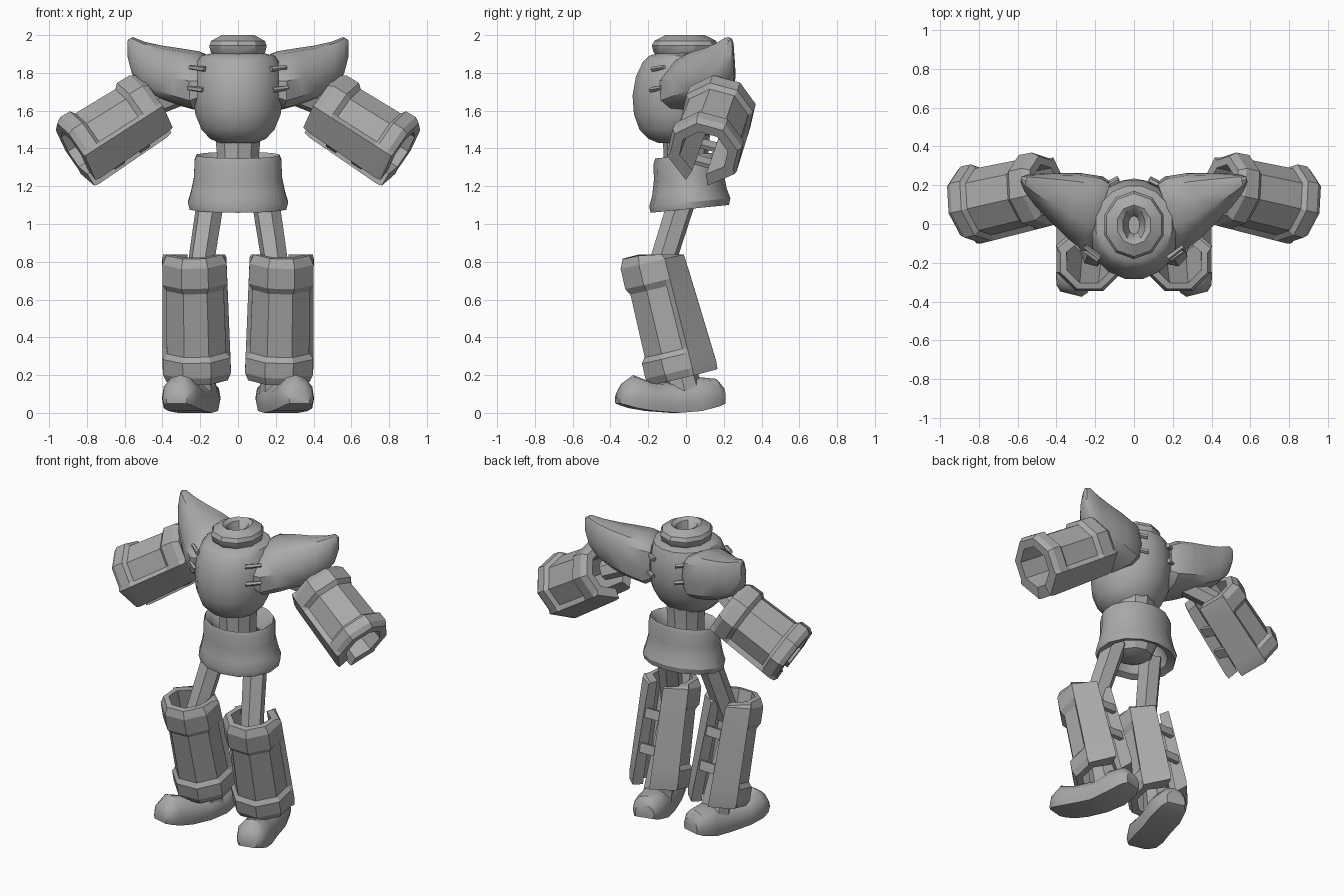
import bpy, bmesh, math
from mathutils import Vector as V

if "Cube" in bpy.data.objects:
    bpy.data.objects.remove(bpy.data.objects["Cube"])

grey = bpy.data.materials.new("plain grey")
grey.diffuse_color = (0.4, 0.4, 0.4, 1)
grey.use_nodes = True
grey.node_tree.nodes["Principled BSDF"].inputs["Base Color"].default_value = grey.diffuse_color


def finish(name, bm, angle=32):
    bmesh.ops.recalc_face_normals(bm, faces=bm.faces)
    me = bpy.data.meshes.new(name)
    bm.to_mesh(me)
    bm.free()
    me.materials.append(grey)
    for p in me.polygons:
        p.use_smooth = True
    me.set_sharp_from_angle(angle=math.radians(angle))
    ob = bpy.data.objects.new(name, me)
    bpy.context.collection.objects.link(ob)
    return ob


def loft(name, rings, angle=32, torus=False):
    """Skin a row of closed point rings; torus joins last to first, otherwise ends are capped."""
    bm = bmesh.new()
    vs = [[bm.verts.new(p) for p in r] for r in rings]
    n = len(vs[0])
    for a, b in zip(vs, vs[1:] + vs[:1] if torus else vs[1:]):
        for i in range(n):
            j = (i + 1) % n
            bm.faces.new((a[i], a[j], b[j], b[i]))
    if not torus:
        bm.faces.new(vs[0])
        bm.faces.new(vs[-1])
    return finish(name, bm, angle)


def ellipse(z, cy, rx, ry, n=16, tilt=0.0):
    out = []
    for i in range(n):
        a = 2 * math.pi * (i + 0.5) / n
        y = ry * math.sin(a)
        out.append(V((rx * math.cos(a), cy + y, z + tilt * y)))
    return out


def tube(name, a, b, ra, rb, n=6):
    a, b = V(a), V(b)
    d = (b - a).normalized()
    u = d.orthogonal().normalized()
    w = d.cross(u)
    ang = [2 * math.pi * i / n for i in range(n)]
    loft(name, [[c + r * (u * math.cos(t) + w * math.sin(t)) for t in ang]
                for c, r in ((a, ra), (b, rb))])


def box(name, c, ex, ey, ez):
    """Box from a centre and three half-extent vectors."""
    rings = [[c + s * ez + i * ex + j * ey for i, j in ((-1, -1), (1, -1), (1, 1), (-1, 1))]
             for s in (-1, 1)]
    loft(name, rings)


def split_cuff(name, a, b, slot, ra, rb, side, inner=0.66, z_cap=9.0, flare=0.0):
    """Hollow octagonal cuff: end bands, recessed panels, plain plates beside a strapped slot."""
    a, b, slot = V(a), V(b), V(slot)
    length = (b - a).length
    d = (b - a) / length
    u = (slot - slot.dot(d) * d).normalized()
    w = d.cross(u)
    t_out = [0, 0.07, 0.23, 0.28, 0.78, 0.82, 0.94, 1.0]
    r_out = [0.87, 1.0, 1.0, 0.88, 0.88, 1.0, 1.0, 0.9]
    # angle round the axis, radius scale, part of a plain plate
    half = [(17, 0.98, True), (67.5, 1, True), (73, 0.966, False), (112.5, 1, False),
            (157.5, 1, False)]
    ribs = half + [(360 - g, r, p) for g, r, p in reversed(half)]
    rings = []
    for deg, scale, plate in ribs:
        t = math.radians(deg)
        dirn = (u * math.cos(t) + w * math.sin(t)) * scale
        ring = []
        for f, r in zip(t_out, r_out):
            if plate:
                r = max(r, 0.97 if f in (0, 1.0) else 1.0)
                if deg in (17, 343):
                    r += flare * f
            ring.append(a + d * length * f + dirn * r * (ra + (rb - ra) * f))
        ring.append(b + dirn * rb * inner)
        ring.append(a + dirn * ra * inner)
        for p in ring:
            p.z = min(p.z, z_cap)
        rings.append(ring)
    loft(name + side, rings, angle=18)
    # straps bridging the slot
    for i, f in enumerate((0.34, 0.66)):
        c = a.lerp(b, f) + u * (ra * (0.84 + flare * f))
        box(f"{name}_strap_{i + 1}{side}", c, u * 0.012, w * 0.06, d * 0.03)


def spow(v, e):
    return math.copysign(abs(v) ** e, v)


# ---- torso, collar, waist, skirt
loft("torso", [ellipse(*s) for s in (
    (1.43, -0.05, 0.10, 0.10), (1.45, -0.05, 0.15, 0.15), (1.50, -0.05, 0.197, 0.20),
    (1.58, -0.04, 0.23, 0.24), (1.68, -0.03, 0.242, 0.258), (1.78, -0.02, 0.24, 0.25),
    (1.86, -0.01, 0.22, 0.222), (1.89, 0, 0.20, 0.20), (1.905, 0, 0.14, 0.15))])
loft("neck_collar", [ellipse(z, -0.005, r, r * k, 10) for z, r, k in (
    (1.885, 0.13, 1.1), (1.91, 0.152, 1.1), (1.945, 0.16, 1.1), (1.97, 0.148, 1.1),
    (2.0, 0.09, 1.15), (1.985, 0.06, 1.4), (1.91, 0.03, 1.6))])
loft("waist", [ellipse(z, 0.0, r, r, 10) for z, r in ((1.2, 0.12), (1.38, 0.118), (1.5, 0.13))])
loft("skirt", [ellipse(z, cy, rx, ry, 14, 0.10) for z, cy, rx, ry in (
    (1.34, 0.015, 0.195, 0.155), (1.365, 0.015, 0.225, 0.178), (1.335, 0.015, 0.237, 0.187),
    (1.25, 0.015, 0.238, 0.185), (1.17, 0.018, 0.255, 0.197), (1.115, 0.02, 0.272, 0.215),
    (1.08, 0.02, 0.262, 0.207),
    (1.095, 0.02, 0.21, 0.17), (1.20, 0.02, 0.16, 0.14), (1.25, 0.01, 0.15, 0.13))], torus=True)
loft("pelvis", [ellipse(z, 0, r, r, 10) for z, r in ((1.09, 0.06), (1.11, 0.11), (1.24, 0.16))])

for s, side in ((1, "_left"), (-1, "_right")):
    # shoulder horn: boxy sections sweep outward, rising to a blade tip at the back
    rings = []
    for xf, xb, yf, yb, zl, zh in (
            (0.215, 0.12, -0.15, 0.215, 1.625, 1.89), (0.26, 0.16, -0.15, 0.245, 1.60, 1.915),
            (0.34, 0.27, -0.085, 0.262, 1.625, 1.93), (0.43, 0.38, 0.005, 0.262, 1.66, 1.945),
            (0.51, 0.48, 0.09, 0.26, 1.715, 1.965), (0.565, 0.55, 0.165, 0.255, 1.79, 1.99),
            (0.585, 0.58, 0.215, 0.245, 1.88, 1.975)):
        ring = []
        for i in range(12):
            a = 2 * math.pi * i / 12
            h = 0.5 + 0.5 * spow(math.cos(a), 0.6)
            q = 0.5 + 0.5 * spow(math.sin(a), 0.6)
            # upper half leans backward so the front slopes
            lean = 0.5 * max(0, q - 0.45) * (1 - h)
            y = yf + (yb - yf) * (h + lean)
            ring.append(V((s * (xb + (xf - xb) * (1 - h)), y, zl + (zh - zl) * q)))
        rings.append(ring)
    loft("shoulder_horn" + side, rings, angle=35)

    # small pins clamping the horn to the chest
    for i, (x1, y1, x2, y2, z) in enumerate((
            (0.175, -0.175, 0.255, -0.115, 1.82), (0.185, -0.185, 0.265, -0.13, 1.71),
            (0.08, 0.225, 0.15, 0.19, 1.82), (0.08, 0.235, 0.15, 0.20, 1.71))):
        tube(f"clamp_pin_{i + 1}{side}", (s * x1, y1, z), (s * x2, y2, z + 0.01),
             0.015, 0.012, 5)

    # arm
    tube("upper_arm" + side, (s * 0.28, 0.08, 1.70), (s * 0.50, 0.165, 1.61), 0.065, 0.06)
    split_cuff("forearm_cuff", (s * 0.447, 0.187, 1.64), (s * 0.865, 0.093, 1.375),
               (-0.5 * s, -0.2, -0.85), 0.195, 0.207, side, inner=0.64, flare=0.03)

    # leg
    tube("thigh" + side, (s * 0.14, -0.01, 1.16), (s * 0.21, -0.155, 0.70), 0.075, 0.07)
    split_cuff("shin_cuff", (s * 0.232, -0.192, 0.85), (s * 0.217, -0.03, 0.185),
               (0, 1, 0), 0.183, 0.196, side, inner=0.68, z_cap=0.838, flare=0.13)
    tube("ankle" + side, (s * 0.225, -0.12, 0.55), (s * 0.21, 0.0, 0.09), 0.06, 0.10, 8)

    # foot: domed sections from heel to turned-out toe
    rings = []
    for x, y, w, zb, zt in (
            (0.17, 0.195, 0.06, 0.05, 0.135), (0.18, 0.16, 0.088, 0.035, 0.18),
            (0.20, 0.06, 0.105, 0.01, 0.19), (0.23, -0.06, 0.10, 0.0, 0.16),
            (0.275, -0.19, 0.105, 0.01, 0.165), (0.305, -0.28, 0.098, 0.025, 0.20),
            (0.32, -0.335, 0.08, 0.042, 0.16), (0.325, -0.362, 0.055, 0.05, 0.11)):
        h = zt - zb
        ring = [V((s * (x + fx * w), y + 0.25 * fx * w, zb + fz * h)) for fx, fz in (
            (-0.9, 0), (0.9, 0), (1, 0.3), (0.9, 0.65), (0.5, 0.93),
            (0, 1), (-0.5, 0.93), (-0.9, 0.65), (-1, 0.3))]
        rings.append(ring)
    loft("foot" + side, rings, angle=40)
